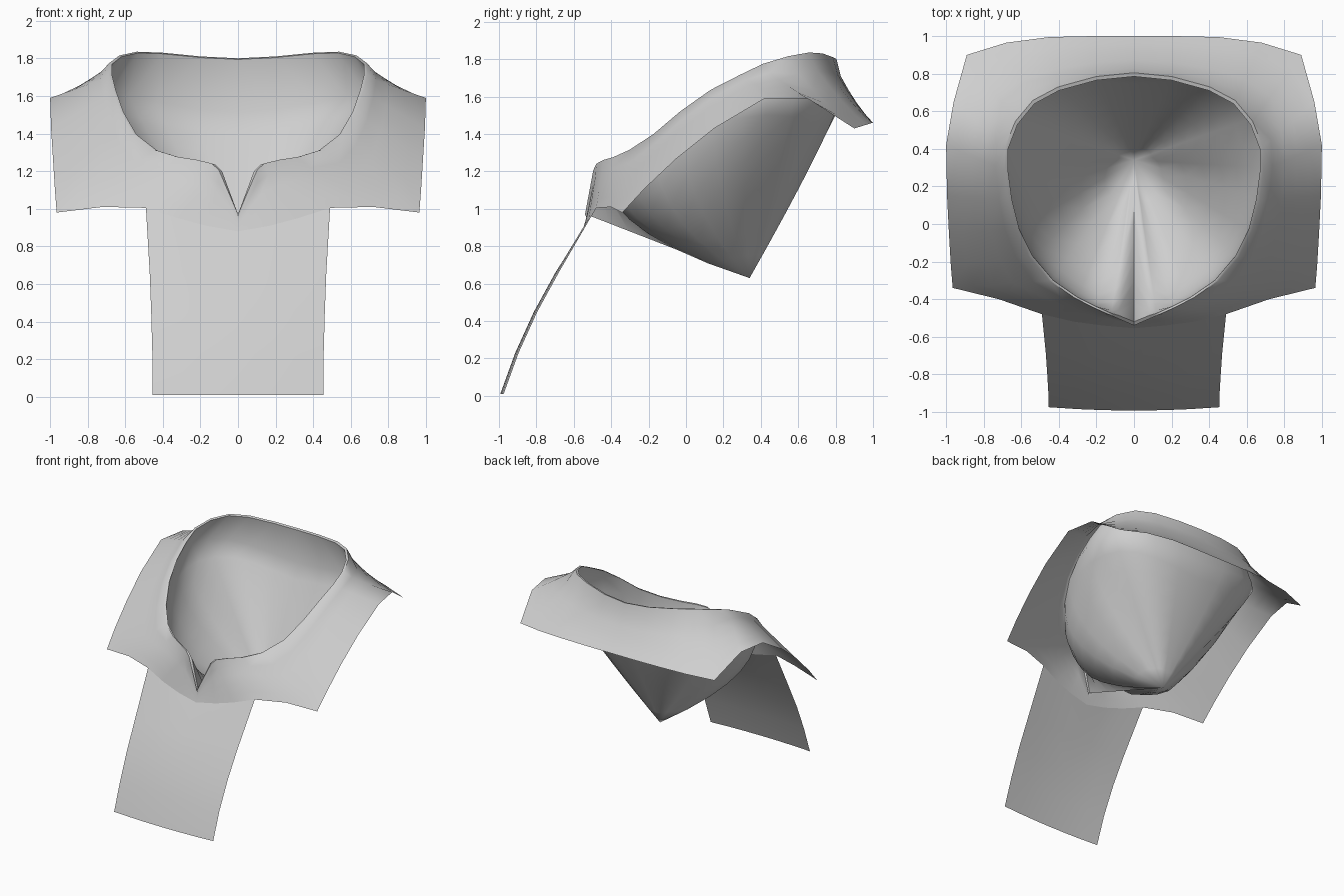
import bpy
import bmesh
from mathutils import Vector

cube = bpy.data.objects.get("Cube")
if cube:
    bpy.data.objects.remove(cube, do_unlink=True)

# One plain cloth colour
cloth = bpy.data.materials.new("light grey cloth")
cloth.use_nodes = True
grey = (0.62, 0.62, 0.62, 1.0)
cloth.diffuse_color = grey
cloth.node_tree.nodes["Principled BSDF"].inputs["Base Color"].default_value = grey

# Neckline, left half, from the back round to the tip of the front notch
neckline = [Vector(p) for p in (
    (0, .785, 1.795), (.2, .765, 1.805), (.4, .71, 1.825), (.53, .64, 1.83),
    (.62, .53, 1.81), (.67, .4, 1.77), (.67, .28, 1.71), (.65, .13, 1.63),
    (.61, -.03, 1.515), (.54, -.17, 1.395), (.43, -.3, 1.31), (.3, -.39, 1.27),
    (.2, -.44, 1.255), (.12, -.475, 1.235), (.085, -.485, 1.2), (0, -.52, .965))]

# Collar hem, matched point for point, ending along the top of the front panel
hem = [Vector(p) for p in (
    (0, 1, 1.46), (.22, 1, 1.46), (.45, .995, 1.46), (.68, .965, 1.45),
    (.89, .9, 1.43), (.96, .65, 1.59), (1, .42, 1.59), (.995, .15, 1.43),
    (.985, -.05, 1.27), (.975, -.22, 1.11), (.965, -.34, .98), (.72, -.4, 1.01),
    (.49, -.48, 1.005), (.32, -.52, .95), (.17, -.54, .91), (0, -.555, .88))]


def loft(name, rows):
    """Skin rows of equal length, mirror across x and shade smooth."""
    bm = bmesh.new()
    grid = [[bm.verts.new(p) for p in row] for row in rows]
    for upper, lower in zip(grid, grid[1:]):
        for i in range(len(upper) - 1):
            bm.faces.new((upper[i], lower[i], lower[i + 1], upper[i + 1]))
    bmesh.ops.remove_doubles(bm, verts=bm.verts, dist=0.0005)
    mesh = bpy.data.meshes.new(name)
    bm.to_mesh(mesh)
    bm.free()
    mesh.materials.append(cloth)
    obj = bpy.data.objects.new(name, mesh)
    bpy.context.collection.objects.link(obj)
    mirror = obj.modifiers.new("Mirror", 'MIRROR')
    mirror.use_clip = True
    bpy.ops.object.select_all(action='DESELECT')
    obj.select_set(True)
    bpy.context.view_layer.objects.active = obj
    bpy.ops.object.modifier_apply(modifier="Mirror")
    bpy.ops.object.shade_smooth_by_angle(angle=1.0)


def outward(a, b):
    """Level direction from neckline to hem."""
    return Vector((b.x - a.x, b.y - a.y, 0)).normalized()


def flare(t):
    """Collar row at fraction t, sagging most at the front and back."""
    row = []
    for a, b in zip(neckline, hem):
        p = a.lerp(b, t)
        sag = 0.36 * outward(a, b).y ** 2
        p.z += (b.z - a.z) * sag * t * (1 - t)
        row.append(p)
    return row


# Rolled rim: a narrow raised band round the neckline
rim = [a + outward(a, b) * 0.02 + Vector((0, 0, 0.006))
       for a, b in zip(neckline, hem)]

loft("collar", [neckline, rim] + [flare(t) for t in (.2, .4, .6, .8, 1)])

# Front panel hangs from the last hem points, bowed slightly forward
top = hem[12:]
panel_rows = [top]
for half_width, y, z in ((.47, -.68, .66), (.462, -.795, .45),
                         (.456, -.895, .23), (.455, -.975, .01)):
    row = []
    for p in top:
        side = p.x / top[0].x
        row.append(Vector((side * half_width, y - 0.018 * (1 - side * side), z)))
    panel_rows.append(row)
loft("front_panel", panel_rows)

# Inner pouch: drops behind the collar, then narrows to a low point
apex = Vector((0, .34, .63))
wall = []
for p in neckline:
    back = max(0.0, p.y)
    spread = Vector((p.x, p.y, 0)).normalized() * (0.02 + 0.1 * p.x) * min(1, 2 * back)
    wall.append(p + spread - Vector((0, 0, 0.36 * back)))


def pouch_row(t):
    """Pouch row at fraction t, bowl-shaped on the front quarters."""
    row = []
    for p in wall:
        front = min(1.0, max(0.0, (0.45 - p.y) / 0.6))
        bulge = 1 + (0.1 + 1.4 * front) * min(1.0, p.x / 0.2)
        q = p.lerp(apex, t ** bulge)
        q.z = p.z + (apex.z - p.z) * t
        row.append(q)
    return row


loft("inner_pouch", [neckline] + [pouch_row(t / 8) for t in range(9)])
